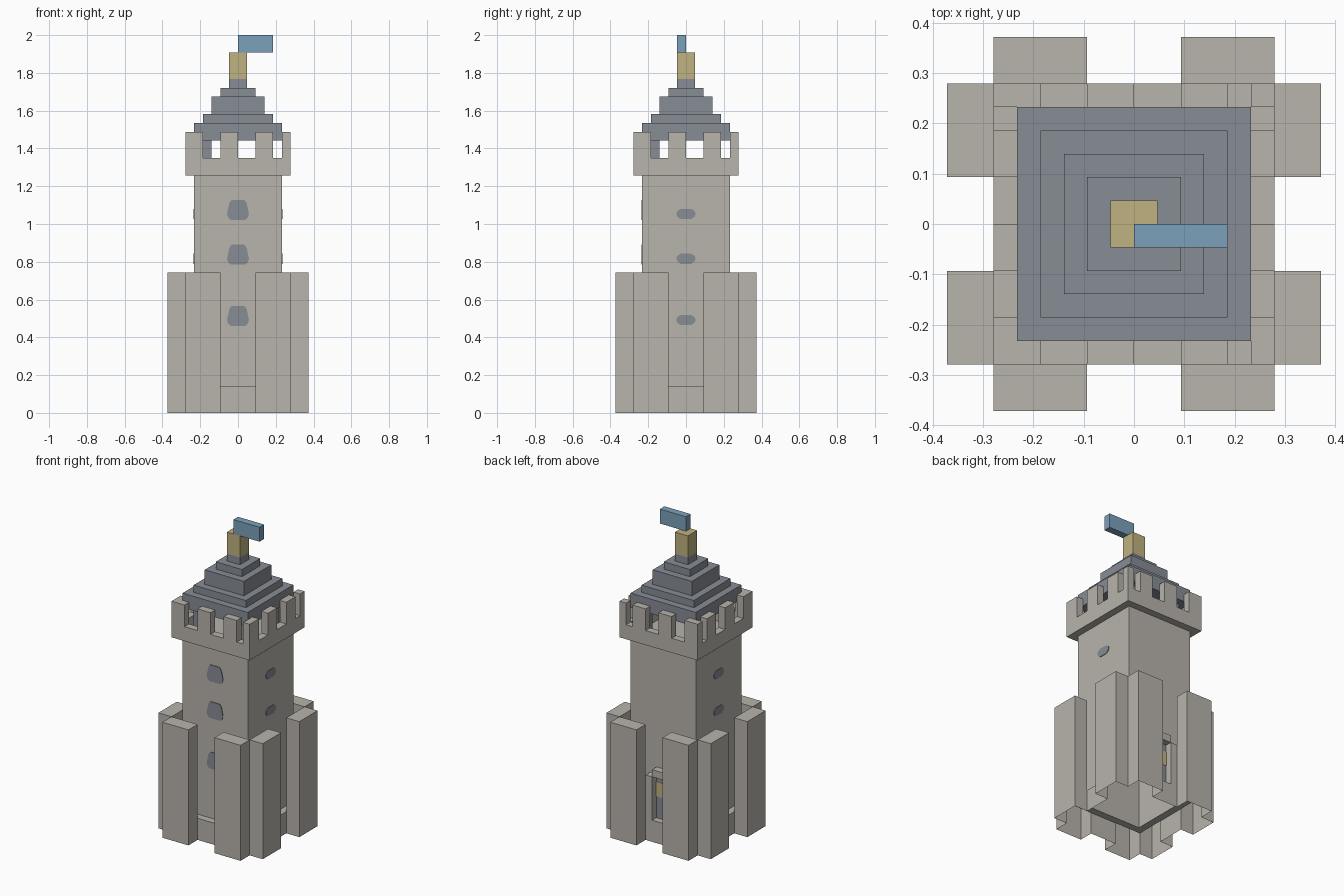
import bpy, bmesh, math
from mathutils import Matrix, Vector

if "Cube" in bpy.data.objects:
    bpy.data.objects.remove(bpy.data.objects["Cube"])

U = 2 / 43  # the tower sits on a regular block grid, 43 blocks tall


def srgb(r, g, b):
    lin = [((c / 255 + 0.055) / 1.055) ** 2.4 for c in (r, g, b)]
    return (*lin, 1)


def material(name, rgb):
    m = bpy.data.materials.new(name)
    m.diffuse_color = srgb(*rgb)
    m.use_nodes = True
    m.node_tree.nodes["Principled BSDF"].inputs["Base Color"].default_value = m.diffuse_color
    return m


STONE = material("stone", (184, 180, 172))
SLATE = material("slate", (135, 140, 149))
GOLD = material("gold", (192, 178, 128))
BLUE = material("flag_blue", (124, 161, 187))

SIDES = {"left": (-1, 0, 0), "right": (1, 0, 0), "front": (0, -1, 0),
         "back": (0, 1, 0), "bottom": (0, 0, -1), "top": (0, 0, 1)}
ALL = set(SIDES)


def box(bm, x, y, z, keep=ALL, turn=0):
    """Add a block-grid box with only the kept faces, turned by quarter turns."""
    mid = Vector(((x[0] + x[1]) / 2, (y[0] + y[1]) / 2, (z[0] + z[1]) / 2))
    size = (x[1] - x[0], y[1] - y[0], z[1] - z[0])
    verts = bmesh.ops.create_cube(bm, size=1)["verts"]
    faces = {f for v in verts for f in v.link_faces}
    bm.normal_update()
    drop = [f for f in faces
            if not any(f.normal.dot(Vector(SIDES[k])) > 0.9 for k in keep)]
    mat = (Matrix.Scale(U, 4) @ Matrix.Rotation(turn * math.pi / 2, 4, "Z")
           @ Matrix.Translation(mid) @ Matrix.Diagonal((*size, 1)))
    bmesh.ops.transform(bm, matrix=mat, verts=verts)
    if drop:
        bmesh.ops.delete(bm, geom=drop, context="FACES")


def finish(name, bm, mat):
    me = bpy.data.meshes.new(name)
    bm.to_mesh(me)
    bm.free()
    me.materials.append(mat)
    ob = bpy.data.objects.new(name, me)
    bpy.context.collection.objects.link(ob)
    return ob


def part(name, mat, *boxes):
    bm = bmesh.new()
    for b in boxes:
        box(bm, *b)
    return finish(name, bm, mat)


# Shaft, open underneath
part("shaft", STONE, ((-5, 5), (-5, 5), (3, 27), ALL - {"bottom"}))

# Low base with a one-block ledge, and paired buttresses on all four sides
base, butt = bmesh.new(), bmesh.new()
for t in range(4):
    box(base, (-2, 2), (-6, -5), (0, 3), {"front"}, t)
    box(base, (-6, 5), (-6, -5), (0, 3), {"top"}, t)
    for x in ((-6, -2), (2, 6)):
        box(butt, x, (-8, -6), (0, 16), ALL - {"bottom", "back"}, t)
        box(butt, x, (-8, -6), (3, 16), {"back"}, t)
finish("base", base, STONE)
finish("buttresses", butt, STONE)

# Overhanging parapet
part("parapet", STONE,
     ((-6, 6), (-6, -5), (27, 29)), ((-6, 6), (5, 6), (27, 29)),
     ((-6, -5), (-5, 5), (27, 29)), ((5, 6), (-5, 5), (27, 29)))

# Merlons: same spacing along x and along y, corners shared
merlons = bmesh.new()
for edge in ((-6, -5), (5, 6)):
    for span in ((-6, -4), (-2, 0), (2, 4), (5, 6)):
        box(merlons, span, edge, (29, 32))
    for span in ((-5, -4), (-2, 0), (2, 4)):
        box(merlons, edge, span, (29, 32))
finish("merlons", merlons, STONE)

# Roof posts and stepped roof
part("roof_posts", SLATE, *[((x, x + 1), (y, y + 1), (27, 31))
                            for x in (-4, 3) for y in (-4, 3)])
part("stepped_roof", SLATE, *[((-r, r), (-r, r), z) for r, z in (
    (5, (31, 33)), (4, (33, 34)), (3, (34, 36)), (2, (36, 37)), (1, (37, 38)))])

# Finial and flag
part("finial", GOLD, ((-1, 1), (-1, 1), (38, 41)))
part("flag", BLUE, ((0, 4), (-1, 0), (41, 43)))

# Back door: stone surround, slate leaf, gold band
part("door_surround", STONE, ((1, 2), (5, 6), (3, 9)), ((-2, -1), (5, 6), (3, 9)),
     ((-1, 1), (5, 6), (9, 10)))
part("door_leaf", SLATE, ((-1, 1), (5, 5.08), (3, 9)))
part("door_band", GOLD, ((-1, 1), (5, 5.12), (6, 8)))


# Rounded windows as thin plates; profile is (half width, height)
def window(name, profile, sill, turn):
    bm = bmesh.new()
    pts = [(w, h) for w, h in profile] + [(-w, h) for w, h in reversed(profile)]
    y = -5 * U
    face = bm.faces.new([bm.verts.new((w, y, sill + h)) for w, h in pts])
    out = bmesh.ops.extrude_face_region(bm, geom=[face])["geom"]
    bmesh.ops.translate(bm, vec=(0, -0.004, 0),
                        verts=[v for v in out if isinstance(v, bmesh.types.BMVert)])
    bmesh.ops.recalc_face_normals(bm, faces=bm.faces)
    bmesh.ops.rotate(bm, verts=bm.verts, matrix=Matrix.Rotation(turn * math.pi / 2, 3, "Z"))
    finish(name, bm, SLATE)


TALL = [(0.038, 0), (0.052, 0.012), (0.058, 0.032), (0.046, 0.088), (0.034, 0.106)]
WIDE = [(0.028, 0), (0.046, 0.014), (0.051, 0.028), (0.046, 0.042), (0.028, 0.054)]
for sill in (0.46, 0.785, 1.022):
    window("front_window", TALL, sill, 0)
    window("right_window", WIDE, sill + 0.004, 1)
    window("left_window", WIDE, sill + 0.004, 3)
